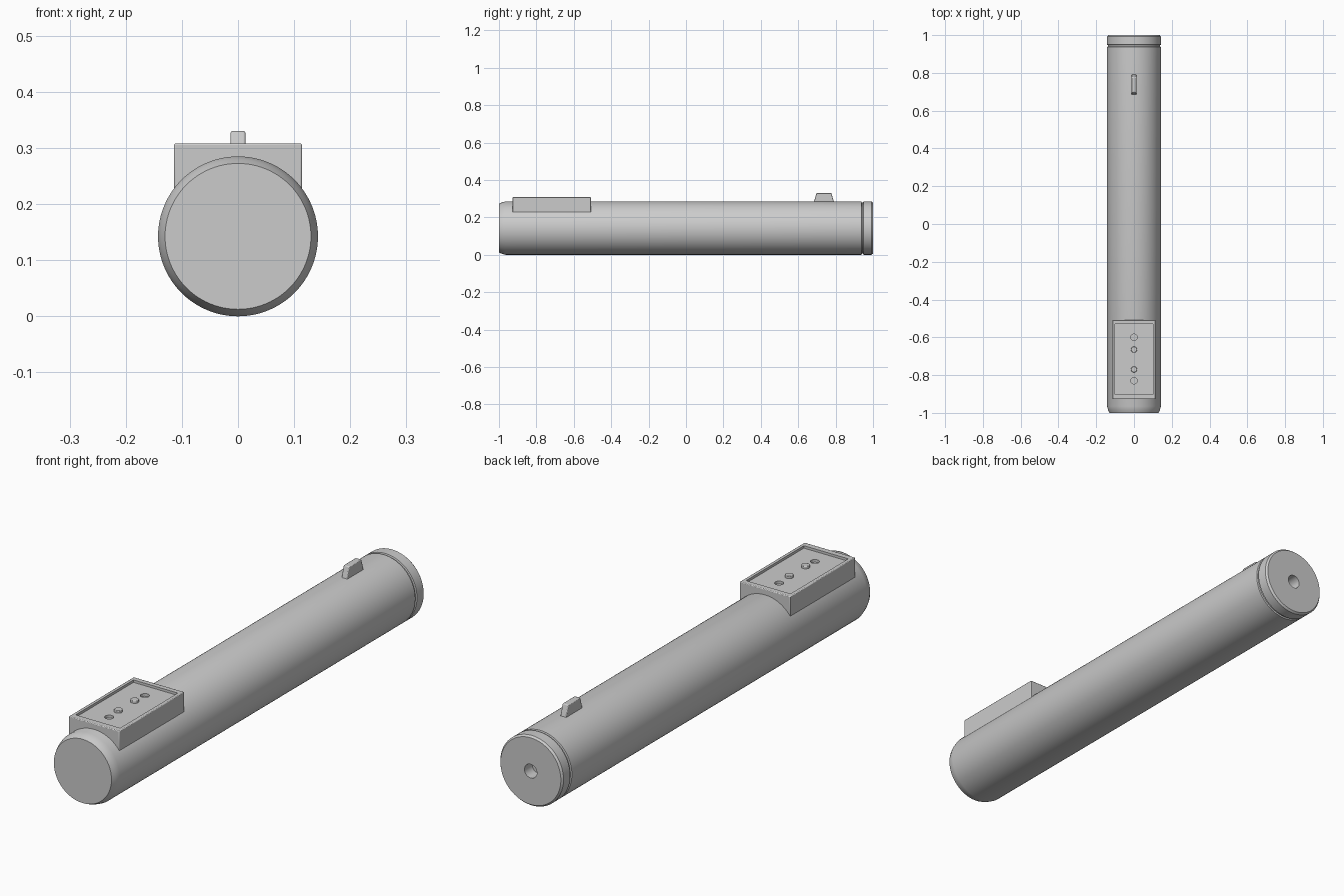
import bpy, bmesh, math
from mathutils import Matrix

if "Cube" in bpy.data.objects:
    bpy.data.objects.remove(bpy.data.objects["Cube"])

R = 0.1425   # tube radius, also its axis height

grey = bpy.data.materials.new("light_grey")
grey.diffuse_color = (0.6, 0.6, 0.6, 1)
grey.use_nodes = True
grey.node_tree.nodes["Principled BSDF"].inputs["Base Color"].default_value = grey.diffuse_color


def finish(name, bm):
    bmesh.ops.recalc_face_normals(bm, faces=bm.faces)
    me = bpy.data.meshes.new(name)
    bm.to_mesh(me)
    bm.free()
    me.materials.append(grey)
    ob = bpy.data.objects.new(name, me)
    bpy.context.collection.objects.link(ob)
    return ob


def smooth(ob):
    bpy.ops.object.select_all(action='DESELECT')
    ob.select_set(True)
    bpy.context.view_layer.objects.active = ob
    bpy.ops.object.shade_smooth_by_angle(angle=math.radians(25))


def lathe(name, profile, n=96):
    """Revolve (radius, y) points about the tube axis."""
    bm = bmesh.new()
    vs = [bm.verts.new((r, y, R)) for r, y in profile]
    es = [bm.edges.new(p) for p in zip(vs, vs[1:])]
    bmesh.ops.spin(bm, geom=vs + es, cent=(0, 0, R), axis=(0, 1, 0),
                   angle=2 * math.pi, steps=n)
    bmesh.ops.remove_doubles(bm, verts=bm.verts, dist=1e-5)
    return finish(name, bm)


def box(name, x, y0, y1, z0, z1):
    bm = bmesh.new()
    m = (Matrix.Translation((0, (y0 + y1) / 2, (z0 + z1) / 2))
         @ Matrix.Diagonal((2 * x, y1 - y0, z1 - z0, 1)))
    bmesh.ops.create_cube(bm, size=1, matrix=m)
    return finish(name, bm)


def post(name, r, y, z0, z1):
    bm = bmesh.new()
    bmesh.ops.create_cone(bm, cap_ends=True, segments=32, radius1=r, radius2=r,
                          depth=z1 - z0,
                          matrix=Matrix.Translation((0, y, (z0 + z1) / 2)))
    return finish(name, bm)


def bevel(ob, width, segs=2):
    b = ob.modifiers.new("bevel", 'BEVEL')
    b.width, b.segments = width, segs


# main tube: chamfered front, groove and bored cap at the back
tube = lathe("tube", [(0, -1), (0.130, -1), (0.137, -0.985), (R, -0.965),
                      (R, 0.938), (0.137, 0.940), (0.137, 0.947), (R, 0.949),
                      (R, 0.992), (0.136, 1), (0.028, 1), (0.028, 0.95), (0, 0.95)])
smooth(tube)

# control housing with a recessed top plate and two screw holes
FLOOR, TOP = 0.298, 0.308
housing = box("control_housing", 0.114, -0.927, -0.508, 0.215, TOP)
bevel(housing, 0.003)
cutters = [box("recess_cutter", 0.1, -0.902, -0.53, FLOOR, 0.35)]
cutters += [post("screw_hole_cutter", 0.017, y, 0.287, 0.35) for y in (-0.83, -0.6)]
for c in cutters:
    mod = housing.modifiers.new("cut", 'BOOLEAN')
    mod.operation, mod.solver, mod.object = 'DIFFERENCE', 'EXACT', c
    c.hide_render = True
    c.hide_set(True)
smooth(housing)

# raised push buttons
for y in (-0.77, -0.665):
    button = post("button", 0.016, y, 0.29, 0.308)
    bevel(button, 0.002)
    smooth(button)

# tapered sight fin near the back
fin = box("sight_fin", 0.013, 0.68, 0.795, 0.27, 0.33)
for v in fin.data.vertices:
    if v.co.z > 0.3:
        v.co.y += 0.018 if v.co.y < 0.73 else -0.018
bevel(fin, 0.003)
smooth(fin)
